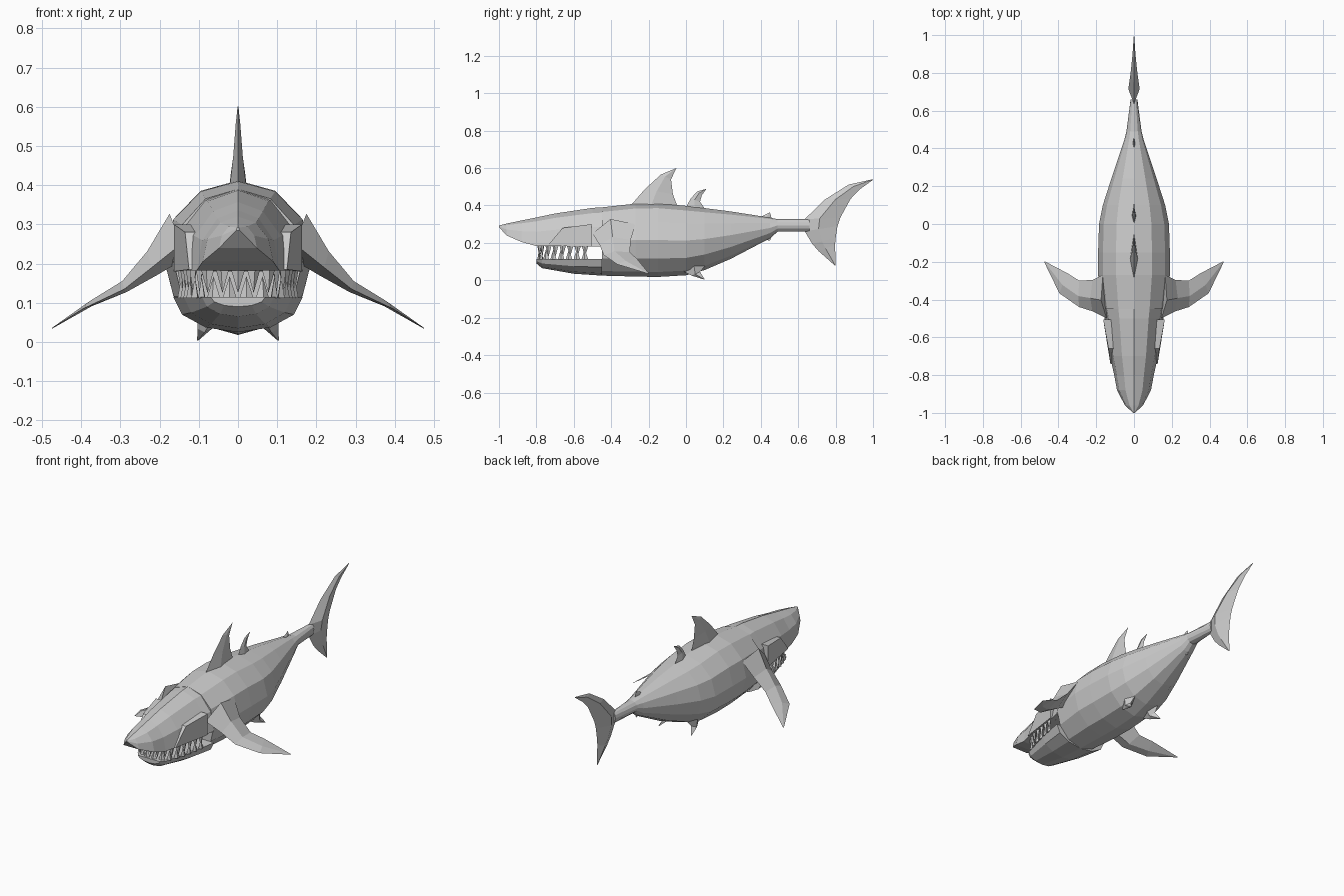
import bpy, bmesh
from math import sin, cos, pi, atan2
from mathutils import Vector

if "Cube" in bpy.data.objects:
    bpy.data.objects.remove(bpy.data.objects["Cube"])


def finish(name, bm):
    bmesh.ops.remove_doubles(bm, verts=bm.verts, dist=0.0005)
    bmesh.ops.recalc_face_normals(bm, faces=bm.faces)
    me = bpy.data.meshes.new(name)
    bm.to_mesh(me)
    bm.free()
    ob = bpy.data.objects.new(name, me)
    bpy.context.collection.objects.link(ob)
    return ob


def loft(name, rings, mirror=False):
    """Skin closed rings of equal point count and cap both ends."""
    bm = bmesh.new()
    for side in ((1, -1) if mirror else (1,)):
        vs = [[bm.verts.new((p[0] * side, p[1], p[2])) for p in r] for r in rings]
        n = len(vs[0])
        for a, b in zip(vs, vs[1:]):
            for i in range(n):
                j = (i + 1) % n
                bm.faces.new((a[i], a[j], b[j], b[i]))
        bm.faces.new(vs[0])
        bm.faces.new(vs[-1])
    return finish(name, bm)


def fin(name, sections, axis, mirror=False):
    """Diamond sections: (leading point, trailing point, half thickness)."""
    rings = []
    for lead, trail, t in sections:
        a, b = Vector(lead), Vector(trail)
        m, off = a.lerp(b, 0.42), Vector(axis) * t
        rings.append([a, m + off, b, m - off])
    return loft(name, rings, mirror)


def flat_fin(name, sections):
    fin(name, [((0, *a), (0, *b), t) for a, b, t in sections], (1, 0, 0))


def arc(y, centre, h, w, start, end, steps):
    angs = [start + (end - start) * i / steps for i in range(steps + 1)]
    return [(w * sin(a), y, centre + h * cos(a)) for a in angs]


# Twelve-sided trunk: y, top, bottom, half width
trunk = [(-.45, .39, .025, .165), (-.27, .41, .02, .19), (-.15, .412, .018, .19),
         (0, .398, .027, .185), (.1, .386, .055, .165), (.24, .368, .115, .12),
         (.45, .335, .225, .05), (.49, .327, .26, .04), (.66, .327, .26, .018)]
loft("body", [arc(y, (t + b) / 2, (t - b) / 2, w, 0, 2 * pi * 11 / 12, 11)
              for y, t, b, w in trunk])

# Upper head with flat palate: y, top, palate height, half width
head = [(-1, .293, .285, .004), (-.96, .303, .24, .048), (-.88, .32, .205, .09),
        (-.8, .336, .183, .105), (-.7, .357, .183, .127), (-.5, .387, .18, .155),
        (-.45, .39, .18, .165)]
loft("upper_head", [arc(y, b, t - b, w, -pi / 2, pi / 2, 6) for y, t, b, w in head])

# Lower jaw with flat mouth floor
jaw = [(-.8, .115, .09, .07), (-.77, .115, .065, .092), (-.6, .115, .035, .138),
       (-.45, .115, .025, .165)]
loft("lower_jaw", [arc(y, t, t - b, w, pi / 2, 3 * pi / 2, 6) for y, t, b, w in jaw])

# Cheek plates at the corners of the mouth
cheek = [(.163, -.505, .3), (.163, -.505, .18), (.125, -.74, .185), (.135, -.66, .28)]
loft("cheeks", [cheek, [(x - .04, y, z) for x, y, z in cheek]], mirror=True)


# Teeth spaced along the curved gum line
gum = [Vector(p) for p in ((-.148, -.52), (-.118, -.69), (-.085, -.765), (-.03, -.785),
                           (.03, -.785), (.085, -.765), (.118, -.69), (.148, -.52))]


def teeth(name, count, base, tip):
    bm = bmesh.new()
    lens = [(b - a).length for a, b in zip(gum, gum[1:])]
    for k in range(count):
        d, i = sum(lens) * (k + .5) / count, 0
        while d > lens[i]:
            d -= lens[i]
            i += 1
        p = gum[i].lerp(gum[i + 1], d / lens[i])
        u = (gum[i + 1] - gum[i]).normalized()
        v = Vector((-u.y, u.x))
        quad = [p + u * .018, p + v * .01, p - u * .018, p - v * .01]
        vs = [bm.verts.new((q.x, q.y, base)) for q in quad]
        top = bm.verts.new((p.x, p.y, tip))
        bm.faces.new(vs)
        for j in range(4):
            bm.faces.new((vs[j], vs[(j + 1) % 4], top))
    finish(name, bm)


teeth("upper_teeth", 17, .186, .125)
teeth("lower_teeth", 16, .112, .168)

# Pectoral fins
fin("pectoral_fins", [((.145, -.5, .25), (.165, -.27, .30), .06),
                      ((.22, -.462, .19), (.22, -.296, .215), .033),
                      ((.29, -.44, .135), (.29, -.3, .15), .015),
                      ((.395, -.367, .085), (.35, -.262, .115), .007),
                      ((.475, -.202, .035), (.472, -.198, .036), .001)],
    (.35, 0, .94), mirror=True)

# Pelvic fins
fin("pelvic_fins", [((.07, -.02, .05), (.075, .13, .11), .03),
                    ((.085, .03, .025), (.085, .075, .045), .018),
                    ((.102, .098, .004), (.103, .1, .005), .002)],
    (1, 0, 0), mirror=True)

# Dorsal fins
flat_fin("main_dorsal_fin", [((-.3, .395), (-.04, .38), .022), ((-.22, .487), (-.07, .46), .012),
                             ((-.135, .565), (-.08, .54), .006), ((-.052, .6), (-.05, .602), .001)])
flat_fin("rear_dorsal_fin", [((-.005, .38), (.11, .37), .012), ((.025, .437), (.075, .42), .008),
                             ((.06, .475), (.085, .455), .005), ((.109, .489), (.11, .49), .001)])

# Finlets before the tail
flat_fin("upper_finlet", [((.39, .335), (.46, .325), .008), ((.447, .363), (.45, .36), .001)])
flat_fin("lower_finlet", [((.39, .225), (.46, .245), .008), ((.447, .212), (.45, .215), .001)])

# Crescent tail
flat_fin("tail_fin", [((.797, .078), (.8, .079), .002), ((.71, .155), (.797, .19), .013),
                      ((.675, .195), (.8, .225), .02), ((.635, .262), (.81, .29), .026),
                      ((.635, .327), (.825, .335), .03), ((.74, .43), (.88, .435), .018),
                      ((.87, .512), (.93, .487), .008), ((.997, .54), (1, .537), .001)])
